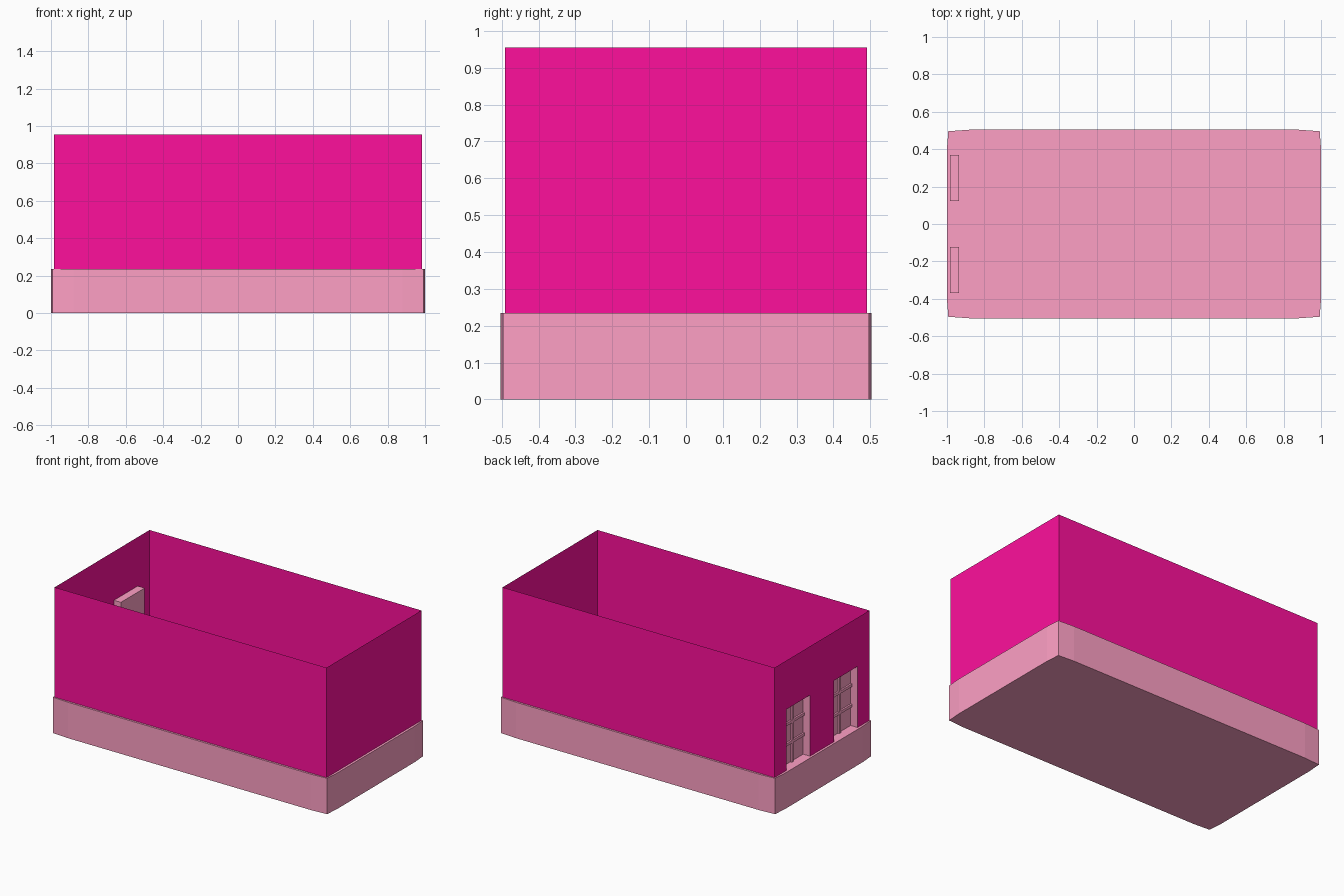
import bpy, bmesh

if "Cube" in bpy.data.objects:
    bpy.data.objects.remove(bpy.data.objects["Cube"])

BASE_TOP, WALL_TOP = 0.235, 0.955
WX, WY = 0.985, 0.491            # wall half sizes
WIN_IN, WIN_OUT, WIN_H = 0.123, 0.369, 0.40
RECESS, BAR, BAR_DEPTH = 0.05, 0.009, 0.011


def material(name, color):
    m = bpy.data.materials.new(name)
    m.diffuse_color = color
    m.use_nodes = True
    m.node_tree.nodes["Principled BSDF"].inputs["Base Color"].default_value = m.diffuse_color
    return m


def finish(bm, name, mat):
    bmesh.ops.recalc_face_normals(bm, faces=bm.faces)
    me = bpy.data.meshes.new(name)
    bm.to_mesh(me)
    bm.free()
    me.materials.append(mat)
    ob = bpy.data.objects.new(name, me)
    bpy.context.collection.objects.link(ob)
    return ob


pink = material("pale_pink", (1.0, 0.352, 0.558, 1))
magenta = material("magenta", (1.0, 0.0052, 0.333, 1))

# Plinth: rectangle with very slightly bowed sides
quarter = [(1.0, 0.40), (0.993, 0.496), (0.88, 0.504)]
outline = (quarter
           + [(-x, y) for x, y in reversed(quarter)]
           + [(-x, -y) for x, y in quarter]
           + [(x, -y) for x, y in reversed(quarter)])
bm = bmesh.new()
floor = bm.faces.new([bm.verts.new((x, y, 0)) for x, y in outline])
ext = bmesh.ops.extrude_face_region(bm, geom=[floor], use_keep_orig=True)
bmesh.ops.translate(bm, vec=(0, 0, BASE_TOP),
                    verts=[v for v in ext["geom"] if isinstance(v, bmesh.types.BMVert)])
finish(bm, "plinth", pink)

# Walls: open single-sheet shell, left wall notched for two windows
bm = bmesh.new()
corners = [(-WX, -WY), (WX, -WY), (WX, WY), (-WX, WY)]
low = [bm.verts.new((x, y, BASE_TOP)) for x, y in corners]
top = [bm.verts.new((x, y, WALL_TOP)) for x, y in corners]
for i in range(3):
    bm.faces.new((low[i], low[i + 1], top[i + 1], top[i]))
head = BASE_TOP + WIN_H
notches = []
for a, b in ((-WIN_OUT, -WIN_IN), (WIN_IN, WIN_OUT)):
    notches += [(a, BASE_TOP), (a, head), (b, head), (b, BASE_TOP)]
bm.faces.new([low[0]] + [bm.verts.new((-WX, y, z)) for y, z in notches]
             + [low[3], top[3], top[0]])
finish(bm, "walls", magenta)


# Recessed window: sheet of panes with raised bars, plus jambs and head
def window(name, y0, y1):
    z0, z1 = BASE_TOP, head
    x_pane = -WX + RECESS
    mid = (y0 + y1) / 2
    ys = [y0, mid - BAR, mid + BAR, y1]
    rows = [z0 + WIN_H * k / 3 for k in (1, 2)]
    zs = [z0] + [r + s * BAR for r in rows for s in (-1, 1)] + [z1]
    bm = bmesh.new()
    grid = [[bm.verts.new((x_pane, y, z)) for y in ys] for z in zs]
    bars = []
    for j in range(len(zs) - 1):
        for i in range(len(ys) - 1):
            f = bm.faces.new((grid[j][i], grid[j + 1][i],
                              grid[j + 1][i + 1], grid[j][i + 1]))
            if i == 1 or j % 2:
                bars.append(f)
    ext = bmesh.ops.extrude_face_region(bm, geom=bars)
    bmesh.ops.translate(bm, vec=(-BAR_DEPTH, 0, 0),
                        verts=[v for v in ext["geom"] if isinstance(v, bmesh.types.BMVert)])

    def on_border(verts):
        return any(all(abs(v.co[ax] - val) < 1e-5 for v in verts)
                   for ax, val in ((1, y0), (1, y1), (2, z1), (2, z0)))

    # drop the bar ends, then run the stepped border out to the wall plane
    bmesh.ops.delete(bm, geom=[f for f in bm.faces if on_border(f.verts)], context='FACES')
    border = [e for e in bm.edges if e.is_boundary
              and not all(abs(v.co.z - z0) < 1e-5 for v in e.verts)]
    ext = bmesh.ops.extrude_edge_only(bm, edges=border)
    for v in ext["geom"]:
        if isinstance(v, bmesh.types.BMVert):
            v.co.x = -WX
    bmesh.ops.dissolve_degenerate(bm, dist=1e-5, edges=bm.edges)
    finish(bm, name, pink)


window("window_front", -WIN_OUT, -WIN_IN)
window("window_back", WIN_IN, WIN_OUT)
